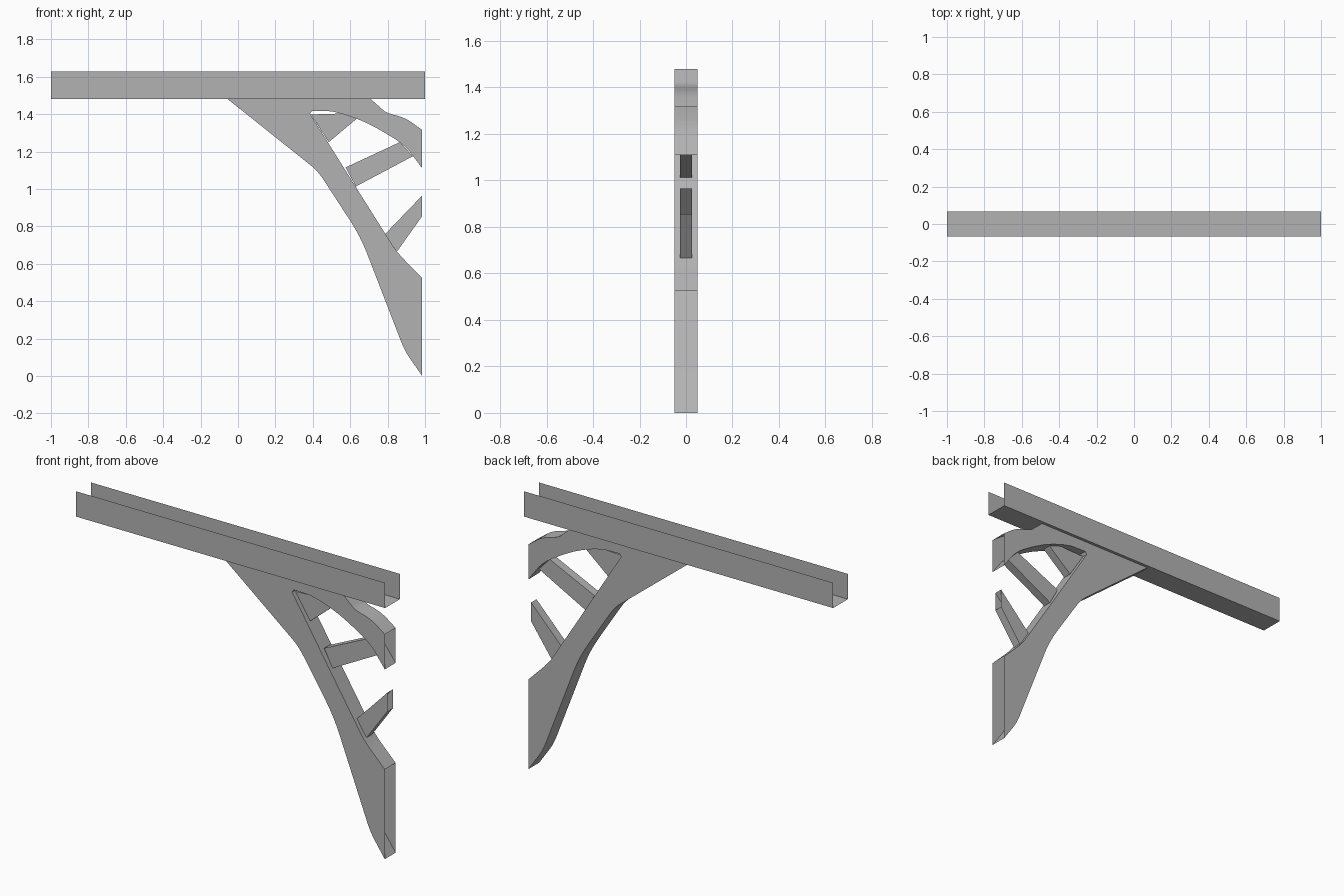
import bpy, bmesh
from mathutils import Vector

if "Cube" in bpy.data.objects:
    bpy.data.objects.remove(bpy.data.objects["Cube"], do_unlink=True)

# One plain grey for everything
grey = bpy.data.materials.new("plain_grey")
grey.use_nodes = True
colour = (0.45, 0.45, 0.45, 1)
grey.diffuse_color = colour
grey.node_tree.nodes["Principled BSDF"].inputs["Base Color"].default_value = colour

WALL_X = 0.985    # plane where the bracket meets the wall
BEAM_Z = 1.48     # underside of the channel beam


def extrude_profile(name, outline, half_depth, open_sides=()):
    """Extrude an x-z outline along y, leaving out the faces on the open planes."""
    bm = bmesh.new()
    face = bm.faces.new([bm.verts.new((x, -half_depth, z)) for x, z in outline])
    grown = bmesh.ops.extrude_face_region(bm, geom=[face])["geom"]
    verts = [v for v in grown if isinstance(v, bmesh.types.BMVert)]
    bmesh.ops.translate(bm, verts=verts, vec=(0, 2 * half_depth, 0))
    bmesh.ops.recalc_face_normals(bm, faces=bm.faces)
    gaps = [f for f in bm.faces for axis, pos in open_sides
            if all(abs(v.co[axis] - pos) < 0.001 for v in f.verts)]
    bmesh.ops.delete(bm, geom=gaps, context="FACES")
    mesh = bpy.data.meshes.new(name)
    bm.to_mesh(mesh)
    bm.free()
    mesh.materials.append(grey)
    mesh.shade_smooth()
    mesh.set_sharp_from_angle(angle=0.5)
    obj = bpy.data.objects.new(name, mesh)
    bpy.context.collection.objects.link(obj)
    return obj


def bend(a, corner, b, steps=4):
    """Points of a rounded corner."""
    a, c, b = Vector(a), Vector(corner), Vector(b)
    ts = [i / steps for i in range(steps + 1)]
    return [tuple(a * (1 - t) ** 2 + c * 2 * t * (1 - t) + b * t * t) for t in ts]


# Channel beam of thin sheet, open at the top and both ends
extrude_profile("channel_beam",
                [(-1, BEAM_Z), (1, BEAM_Z), (1, 1.628), (-1, 1.628)], 0.068,
                [(0, -1), (0, 1), (2, 1.628)])

# Curved bracket: outer leg edge, inner leg edge, arch underside, arch top
outer_leg = ([(-0.055, BEAM_Z)]
             + bend((0.38, 1.133), (0.425, 1.1), (0.46, 1.045))
             + bend((0.60, 0.83), (0.655, 0.745), (0.69, 0.655))
             + bend((0.86, 0.215), (0.885, 0.145), (0.915, 0.1))
             + [(WALL_X, 0)])
inner_leg = ([(WALL_X, 0.525)]
             + bend((0.9, 0.61), (0.865, 0.645), (0.835, 0.685))
             + [(0.63, 1.01), (0.385, 1.402)])
arch_under = ([(0.395, 1.418)]
              + bend((0.5, 1.415), (0.63, 1.39), (0.76, 1.315))
              + bend((0.835, 1.27), (0.905, 1.225), (0.94, 1.17))
              + [(WALL_X, 1.11)])
arch_top = ([(WALL_X, 1.315)]
            + bend((0.93, 1.355), (0.895, 1.38), (0.85, 1.392))
            + bend((0.82, 1.4), (0.785, 1.41), (0.77, 1.427))
            + [(0.71, BEAM_Z)])
extrude_profile("curved_bracket", outer_leg + inner_leg + arch_under + arch_top,
                0.05, [(0, WALL_X), (2, BEAM_Z)])

# Thin struts between the leg and the arch
struts = {
    "upper_strut": [(0.39, 1.398), (0.52, 1.402), (0.57, 1.405), (0.64, 1.38), (0.485, 1.25)],
    "middle_strut": [(0.575, 1.115), (0.63, 1.013), (0.935, 1.175), (0.865, 1.25)],
    "lower_strut": [(0.785, 0.757), (0.85, 0.665), (WALL_X, 0.855), (WALL_X, 0.965)],
}
for name, outline in struts.items():
    extrude_profile(name, outline, 0.025, [(0, WALL_X)])
